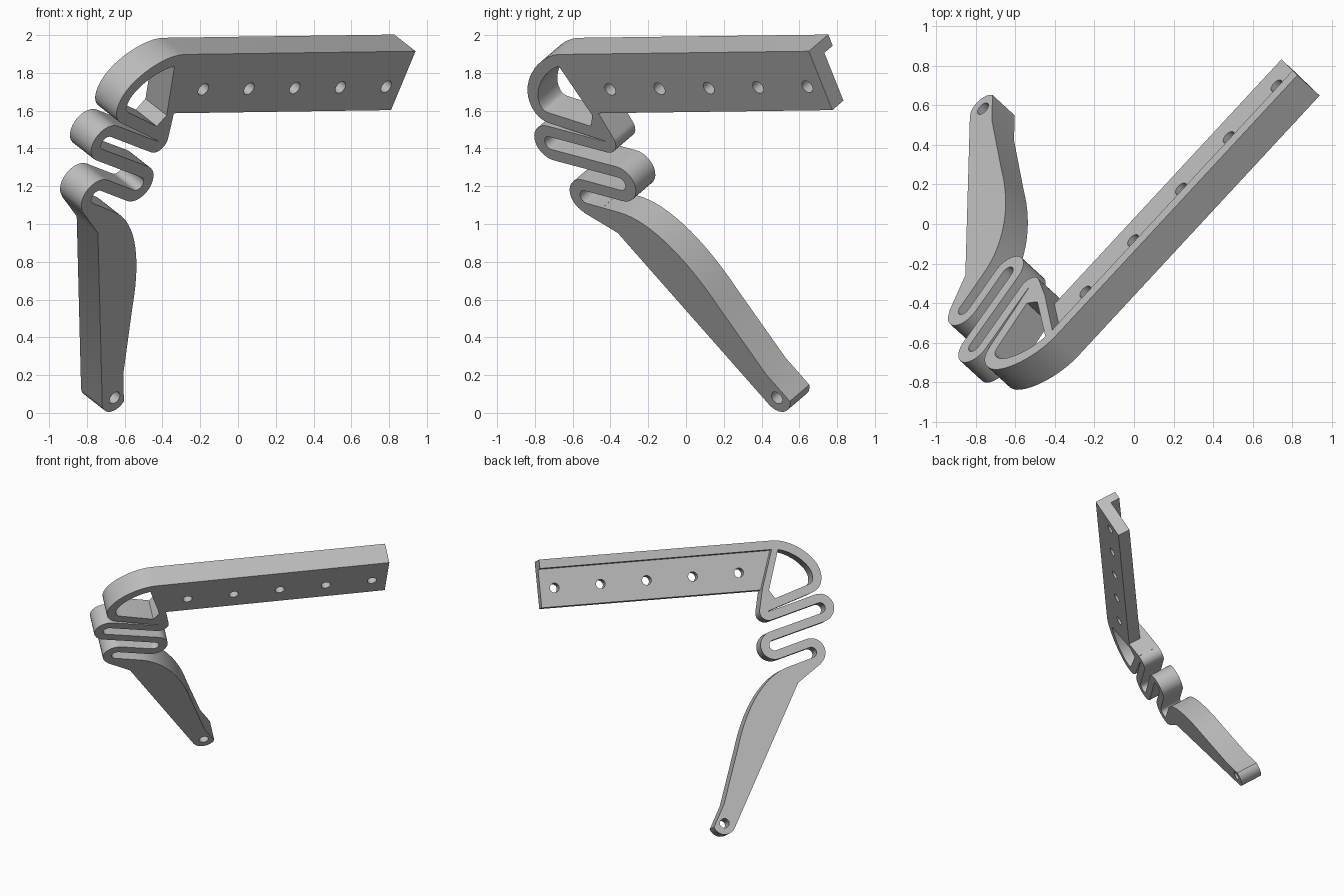
import bpy, bmesh, math
from mathutils import Vector, Matrix
from mathutils.geometry import interpolate_bezier

cube = bpy.data.objects.get("Cube")
if cube:
    bpy.data.objects.remove(cube, do_unlink=True)

# one grey material
grey = bpy.data.materials.new("plain grey")
grey.use_nodes = True
grey.diffuse_color = (0.5, 0.5, 0.5, 1)
grey.node_tree.nodes["Principled BSDF"].inputs["Base Color"].default_value = (0.5, 0.5, 0.5, 1)

# tilted frame: rail direction, profile up, extrusion direction
rail = Vector((0.68, 0.733, 0.01)).normalized()
up = Vector((0.3665, -0.34, 0.866))
up = (up - up.dot(rail) * rail).normalized()
out = rail.cross(up)
FRAME = Matrix((rail, up, out)).transposed().to_4x4()
FRONT = -0.738          # offset of the front face along the extrusion
DEPTH = 0.176


def arc(centre, r, start, end, n=14):
    angles = [math.radians(start + (end - start) * i / n) for i in range(n + 1)]
    return [(centre[0] + r * math.cos(a), centre[1] + r * math.sin(a)) for a in angles]


def bezier(a, b, c, d, n=14):
    return [tuple(v[:2]) for v in interpolate_bezier(*[Vector((*k, 0)) for k in (a, b, c, d)], n)]


def finish(name, bm, depth):
    """Extrude the flat faces back from the front plane and place the object."""
    new = bmesh.ops.extrude_face_region(bm, geom=bm.faces[:])["geom"]
    verts = [g for g in new if isinstance(g, bmesh.types.BMVert)]
    bmesh.ops.translate(bm, verts=verts, vec=(0, 0, -depth))
    bmesh.ops.recalc_face_normals(bm, faces=bm.faces[:])
    bm.transform(FRAME)
    mesh = bpy.data.meshes.new(name)
    bm.to_mesh(mesh)
    bm.free()
    mesh.materials.append(grey)
    obj = bpy.data.objects.new(name, mesh)
    bpy.context.collection.objects.link(obj)
    bpy.ops.object.select_all(action='DESELECT')
    obj.select_set(True)
    bpy.context.view_layer.objects.active = obj
    bpy.ops.object.shade_smooth_by_angle(angle=math.radians(30))


def plate(name, outline, holes=(), depth=DEPTH):
    """Outline with round holes, extruded."""
    bm = bmesh.new()
    loops = [outline] + [arc(h, 0.036, 0, 360, 20)[:-1] for h in holes]
    for pts in loops:
        vs = [bm.verts.new((x, y, FRONT)) for x, y in pts]
        for i, v in enumerate(vs):
            bm.edges.new((v, vs[i - 1]))
    bmesh.ops.triangle_fill(bm, edges=bm.edges[:], use_beauty=True)
    finish(name, bm, depth)


def ribbon(name, path, width):
    """Strip of constant width along a path, extruded."""
    pts = []
    for p in map(Vector, path):
        if not pts or (p - pts[-1]).length > 0.001:
            pts.append(p)
    bm = bmesh.new()
    rows = []
    for i, p in enumerate(pts):
        a = (p - pts[i - 1]).normalized() if i else Vector((0, 0))
        b = (pts[i + 1] - p).normalized() if i + 1 < len(pts) else Vector((0, 0))
        t = (a + b).normalized()
        side = Vector((-t.y, t.x)) * width / 2
        rows.append([bm.verts.new((*q, FRONT)) for q in (p + side, p - side)])
    for r, s in zip(rows, rows[1:]):
        bm.faces.new((r[0], r[1], s[1], s[0]))
    finish(name, bm, DEPTH)


# top flange, big loop and folded spring in one strip
R = 0.074
path = [(1.135, 1.738)]
path += bezier((-0.665, 1.739), (-0.80, 1.739), (-0.983, 1.60), (-0.983, 1.48))
path += bezier((-0.983, 1.48), (-0.983, 1.41), (-0.95, 1.395), (-0.90, 1.38), 8)
path += arc((-0.587, 1.241), 0.036, 72, -105)
path += arc((-0.983, 1.234), R, 75, 255)
path += arc((-0.607, 0.981), R, 75, -105)
path += arc((-0.884, 0.903), R, 75, 255)
path += [(-0.806, 0.805)]
ribbon("flange_and_spring", path, 0.068)

# drilled rail web below the flange
plate("rail_web", [(-0.69, 1.72), (-0.57, 1.412), (1.135, 1.412), (1.135, 1.75)],
      [(-0.402 + 0.356 * i, 1.556) for i in range(5)], 0.10)

# slanted strut joining the flange to the spring
plate("strut", [(-0.71, 1.72), (-0.66, 1.72), (-0.555, 1.412), (-0.518, 1.255),
                (-0.60, 1.25), (-0.66, 1.31), (-0.605, 1.40)])

# tapering leg with a rounded, drilled foot
foot = (-0.09, -0.333)
leg = [(-0.945, 0.81), (-0.76, 0.683)]
leg += arc(foot, 0.086, 210, 345, 10)
leg += [(-0.10, -0.19)]
leg += bezier((-0.25, 0.23), (-0.34, 0.52), (-0.50, 0.76), (-0.70, 0.81), 16)
leg += [(-0.89, 0.863)]
plate("leg", leg, [foot])
